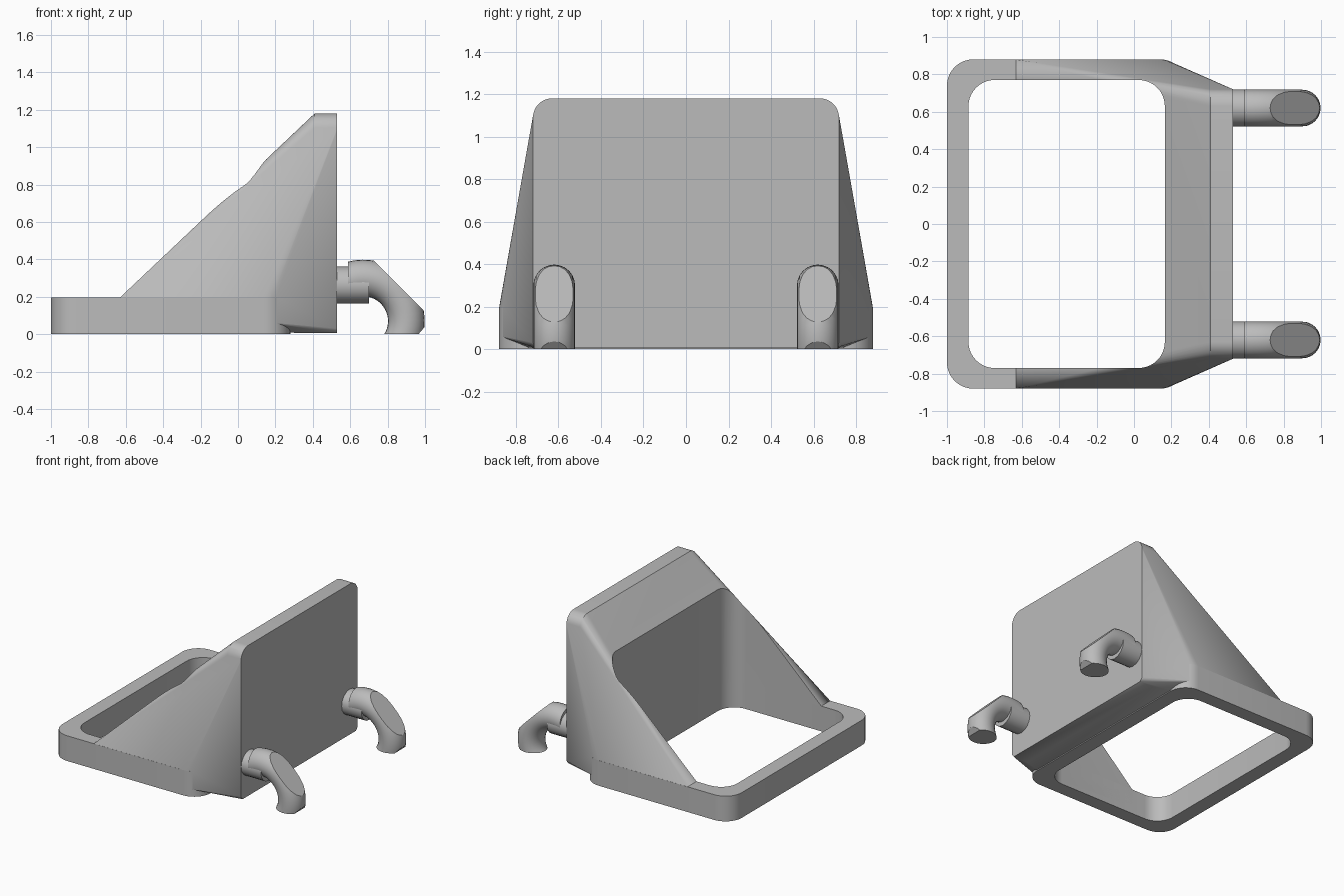
import bpy, bmesh, math
from mathutils import Vector

cube = bpy.data.objects.get("Cube")
if cube:
    bpy.data.objects.remove(cube, do_unlink=True)

grey = bpy.data.materials.new("light grey plastic")
grey.use_nodes = True
GREY = (0.5, 0.5, 0.5, 1)
grey.diffuse_color = GREY
grey.node_tree.nodes["Principled BSDF"].inputs["Base Color"].default_value = GREY


def finish(bm, name):
    bmesh.ops.recalc_face_normals(bm, faces=bm.faces)
    mesh = bpy.data.meshes.new(name)
    bm.to_mesh(mesh)
    bm.free()
    mesh.materials.append(grey)
    obj = bpy.data.objects.new(name, mesh)
    bpy.context.collection.objects.link(obj)
    return obj


def smooth(obj, angle):
    bpy.ops.object.select_all(action='DESELECT')
    bpy.context.view_layer.objects.active = obj
    obj.select_set(True)
    bpy.ops.object.shade_smooth_by_angle(angle=math.radians(angle))


def rounded_rect(x0, x1, half_y, r, n=10):
    """Outline of a rounded rectangle, counter-clockwise."""
    pts = []
    corners = [(x1 - r, half_y - r), (x0 + r, half_y - r),
               (x0 + r, r - half_y), (x1 - r, r - half_y)]
    for q, (cx, cy) in enumerate(corners):
        for i in range(n + 1):
            a = math.pi / 2 * (q + i / n)
            pts.append((cx + r * math.cos(a), cy + r * math.sin(a)))
    return pts


def prism(name, outline, z0, z1):
    bm = bmesh.new()
    face = bm.faces.new([bm.verts.new((x, y, z0)) for x, y in outline])
    ext = bmesh.ops.extrude_face_region(bm, geom=[face])
    top = [v for v in ext["geom"] if isinstance(v, bmesh.types.BMVert)]
    bmesh.ops.translate(bm, verts=top, vec=(0, 0, z1 - z0))
    return finish(bm, name)


def hull(name, points):
    bm = bmesh.new()
    for p in points:
        bm.verts.new(p)
    res = bmesh.ops.convex_hull(bm, input=bm.verts[:])
    junk = {g for g in res["geom_interior"] + res["geom_unused"]
            if isinstance(g, bmesh.types.BMVert)}
    bmesh.ops.delete(bm, geom=list(junk), context='VERTS')
    bmesh.ops.dissolve_limit(bm, angle_limit=0.002, verts=bm.verts[:], edges=bm.edges[:])
    return finish(bm, name)


def cut(obj, cutter):
    mod = obj.modifiers.new("opening", 'BOOLEAN')
    mod.operation = 'DIFFERENCE'
    mod.solver = 'EXACT'
    mod.object = cutter
    bpy.ops.object.select_all(action='DESELECT')
    bpy.context.view_layer.objects.active = obj
    obj.select_set(True)
    bpy.ops.object.modifier_apply(modifier=mod.name)


# Base ring
outer = rounded_rect(-1, 0.28, 0.88, 0.14)
ring = prism("base_ring", outer, 0, 0.197)

# Tapered body: hull between the rear of the ring and the upright mounting plate
shoulder = [(x, y * 0.999) for x, y in outer if x > -0.6] + [(-0.63, 0.879), (-0.63, -0.879)]
points = [(x, y, z) for x, y in shoulder for z in (0.06, 0.197)]
points += [(0.28, s * 0.74, 0.008) for s in (-1, 1)]
R = 0.09
for x in (0.41, 0.53):
    for s in (-1, 1):
        points += [(x, s * 0.70, 0.005), (x, s * 0.72, 0.03)]
        for i in range(11):
            a = math.pi / 2 * i / 10
            points.append((x, s * (0.72 - R + R * math.cos(a)), 1.18 - R + R * math.sin(a)))
body = hull("tapered_body", points)

# Vertical opening through ring and body
opening = prism("opening_cutter", rounded_rect(-0.885, 0.165, 0.77, 0.14), -1, 2)
for part in (ring, body):
    cut(part, opening)
    smooth(part, 25)
bpy.data.objects.remove(opening, do_unlink=True)


# Hooks: a short peg and a bent elbow with flats trimmed on it
def peg(name, y):
    bm = bmesh.new()
    bmesh.ops.create_cone(bm, cap_ends=True, segments=16, radius1=0.098, radius2=0.098, depth=0.2)
    for v in bm.verts:
        v.co = Vector((0.6 + v.co.z, y + v.co.y, 0.263 + v.co.x))
    smooth(finish(bm, name), 30)


def elbow(name, y, centre=Vector((0.67, 0, 0.07)), bend=0.23, r=0.098, steps=24, sides=24):
    bm = bmesh.new()
    rings = []
    for i in range(steps + 1):
        a = math.radians(125 - 165 * i / steps)
        out = Vector((math.cos(a), 0, math.sin(a)))
        rings.append([])
        for j in range(sides):
            b = math.tau * j / sides
            offset = out * (bend + r * math.cos(b)) + Vector((0, y + r * math.sin(b), 0))
            rings[-1].append(bm.verts.new(centre + offset))
    for a, b in zip(rings, rings[1:]):
        for j in range(sides):
            k = (j + 1) % sides
            bm.faces.new((a[j], a[k], b[k], b[j]))
    bm.faces.new(rings[0])
    bm.faces.new(rings[-1])
    # Trim planes: outer flat, start, tip and bottom
    trims = [((0.86, 0, 0.26), (1, 0, 1)), ((0.588, 0, 0), (-1, 0, 0)),
             ((0.965, 0, 0), (0.76, 0, -0.65)), ((0, 0, 0), (0, 0, -1))]
    for co, no in trims:
        bmesh.ops.bisect_plane(bm, geom=bm.verts[:] + bm.edges[:] + bm.faces[:],
                               plane_co=co, plane_no=no, clear_outer=True)
        rim = [e for e in bm.edges if e.is_boundary]
        bmesh.ops.holes_fill(bm, edges=rim, sides=0)
    smooth(finish(bm, name), 30)


for side, y in (("right", -0.62), ("left", 0.62)):
    peg(side + "_hook_peg", y)
    elbow(side + "_hook_elbow", y)
